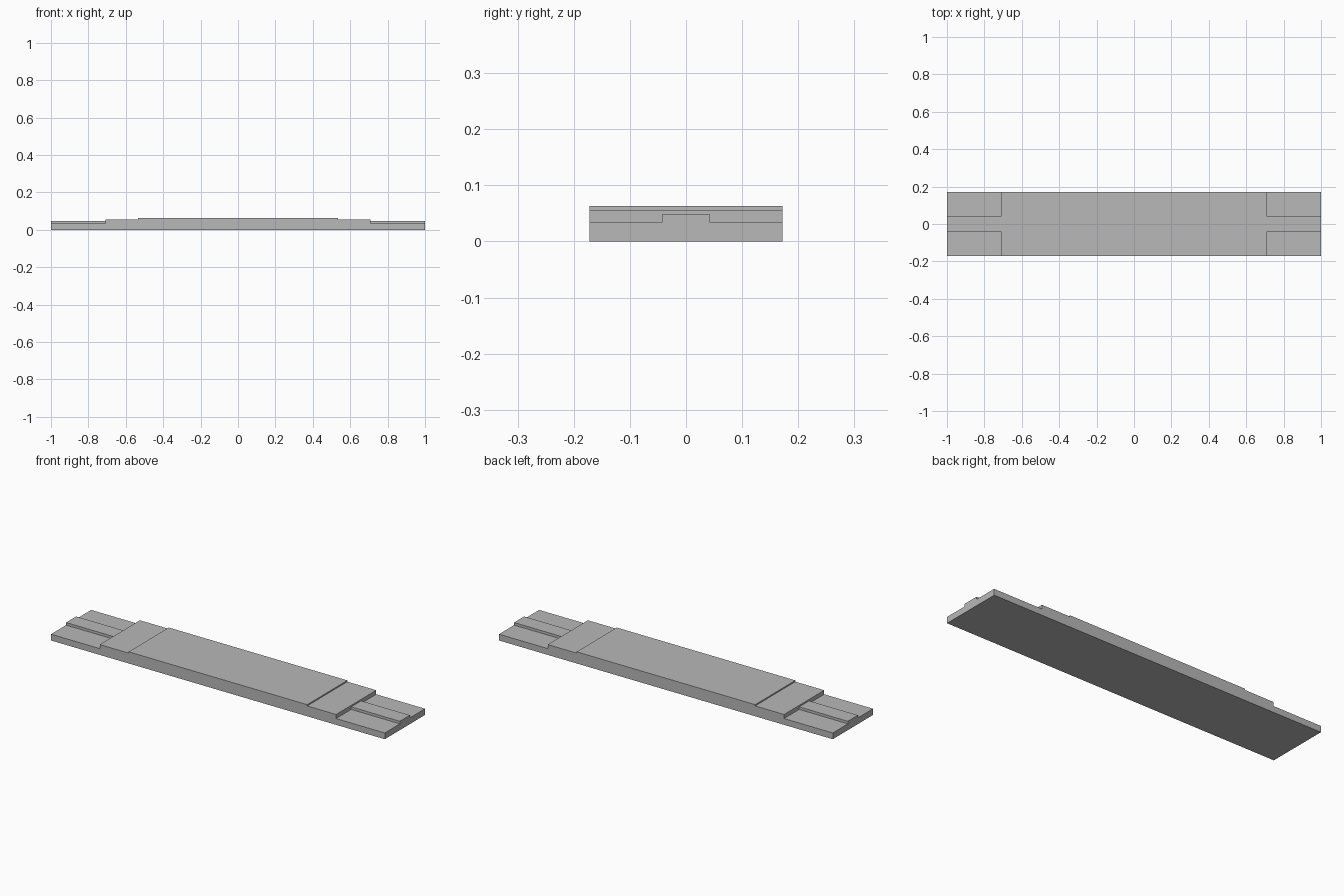
import bpy
import bmesh

cube = bpy.data.objects.get("Cube")
if cube:
    bpy.data.objects.remove(cube, do_unlink=True)

grey = bpy.data.materials.new("plain grey")
grey.use_nodes = True
colour = (0.48, 0.48, 0.48, 1)
grey.diffuse_color = colour
grey.node_tree.nodes["Principled BSDF"].inputs["Base Color"].default_value = colour

HALF_WIDTH = 0.172
TONGUE_HALF_WIDTH = 0.043
BASE_TOP, TONGUE_TOP, STEP_TOP, DECK_TOP = 0.034, 0.048, 0.056, 0.063
STEP_X, DECK_X = 0.708, 0.535


def extrude_profile(name, profile, half_width):
    """Extrude a closed x-z outline evenly to both sides of y = 0."""
    bm = bmesh.new()
    face = bm.faces.new([bm.verts.new((x, -half_width, z)) for x, z in profile])
    result = bmesh.ops.extrude_face_region(bm, geom=[face])
    moved = [v for v in result["geom"] if isinstance(v, bmesh.types.BMVert)]
    bmesh.ops.translate(bm, verts=moved, vec=(0, 2 * half_width, 0))
    bmesh.ops.recalc_face_normals(bm, faces=bm.faces)
    mesh = bpy.data.meshes.new(name)
    bm.to_mesh(mesh)
    bm.free()
    mesh.materials.append(grey)
    obj = bpy.data.objects.new(name, mesh)
    bpy.context.collection.objects.link(obj)
    return obj


# Stepped plank: thin ends, a raised shoulder and a slightly higher deck
right_half = [(1, 0), (1, BASE_TOP), (STEP_X, BASE_TOP), (STEP_X, STEP_TOP),
              (DECK_X, STEP_TOP), (DECK_X, DECK_TOP)]
left_half = [(-x, z) for x, z in reversed(right_half)]
extrude_profile("stepped_plank", right_half + left_half, HALF_WIDTH)

# Raised tongue along the middle of each thin end
for side, sign in (("left", 1), ("right", -1)):
    outline = [(sign * STEP_X, BASE_TOP), (sign, BASE_TOP),
               (sign, TONGUE_TOP), (sign * STEP_X, TONGUE_TOP)]
    extrude_profile(side + "_end_tongue", outline, TONGUE_HALF_WIDTH)
